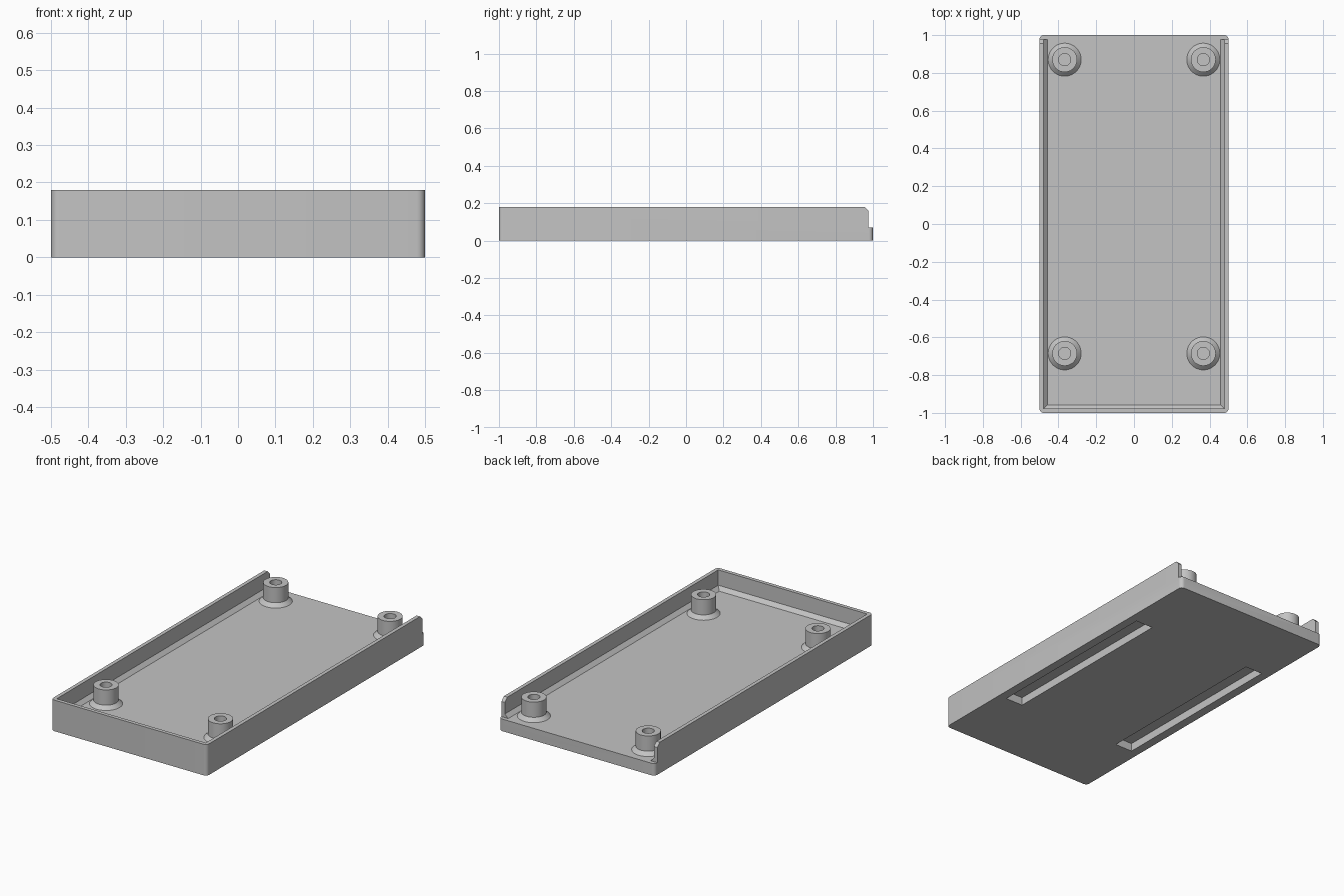
import bpy, bmesh, math

if "Cube" in bpy.data.objects:
    bpy.data.objects.remove(bpy.data.objects["Cube"])

grey = bpy.data.materials.new("plain_grey")
grey.use_nodes = True
grey.diffuse_color = (0.55, 0.55, 0.55, 1)
grey.node_tree.nodes["Principled BSDF"].inputs["Base Color"].default_value = (0.55, 0.55, 0.55, 1)

FLOOR, TOP = 0.07, 0.18


def finish(name, bm):
    bmesh.ops.recalc_face_normals(bm, faces=bm.faces)
    mesh = bpy.data.meshes.new(name)
    bm.to_mesh(mesh)
    bm.free()
    mesh.materials.append(grey)
    obj = bpy.data.objects.new(name, mesh)
    bpy.context.collection.objects.link(obj)
    return obj


def loft(name, rings):
    """Skin closed rings of equal length and cap both ends."""
    bm = bmesh.new()
    loops = [[bm.verts.new(p) for p in ring] for ring in rings]
    n = len(loops[0])
    for a, b in zip(loops, loops[1:]):
        for i in range(n):
            j = (i + 1) % n
            bm.faces.new((a[i], a[j], b[j], b[i]))
    bm.faces.new(loops[0][::-1])
    bm.faces.new(loops[-1])
    return finish(name, bm)


def rect(x0, x1, y0, y1, z):
    return [(x0, y0, z), (x1, y0, z), (x1, y1, z), (x0, y1, z)]


def rounded_rect(hx, hy, r, z, steps=6):
    ring = []
    for k, (sx, sy) in enumerate([(1, 1), (-1, 1), (-1, -1), (1, -1)]):
        for i in range(steps + 1):
            a = (k + i / steps) * math.pi / 2
            ring.append((sx * (hx - r) + r * math.cos(a), sy * (hy - r) + r * math.sin(a), z))
    return ring


def smooth(obj):
    bpy.ops.object.select_all(action="DESELECT")
    obj.select_set(True)
    bpy.context.view_layer.objects.active = obj
    bpy.ops.object.shade_smooth_by_angle(angle=math.radians(30))


# Tray body with rounded upright corners
tray = loft("tray", [rounded_rect(0.5, 1.0, 0.022, z) for z in (0, TOP)])

# Cavity, with a sloped fillet where walls meet the floor, open at the back
cutters = [loft("cavity_cutter", [
    rect(-0.457, 0.457, -0.957, 1.1, FLOOR),
    rect(-0.478, 0.478, -0.978, 1.1, FLOOR + 0.021),
    rect(-0.478, 0.478, -0.978, 1.1, 0.3)])]

# Back step with clipped top corners on the wall ends
step = [(0.977, FLOOR), (1.1, FLOOR), (1.1, 0.3), (0.935, 0.2), (0.977, 0.158)]
cutters.append(loft("back_step_cutter", [[(x, y, z) for y, z in step] for x in (-0.6, 0.6)]))

# Long slots in the underside
for s in (-1, 1):
    x0, x1 = sorted((s * 0.336, s * 0.448))
    cutters.append(loft("slot_cutter", [rect(x0, x1, -0.555, 0.555, z) for z in (-0.05, 0.047)]))

for cutter in cutters:
    cutter.hide_render = True
    mod = tray.modifiers.new(cutter.name, "BOOLEAN")
    mod.operation = "DIFFERENCE"
    mod.solver = "EXACT"
    mod.object = cutter
    bpy.context.view_layer.objects.active = tray
    bpy.ops.object.modifier_apply(modifier=mod.name)
    bpy.data.objects.remove(cutter)
smooth(tray)


# Screw posts: turned profile with a blind hole and a flared foot
def screw_post(name, x, y):
    profile = [(0.032, FLOOR + 0.002), (0.032, TOP - 0.001), (0.066, TOP - 0.001),
               (0.066, FLOOR + 0.021), (0.0875, FLOOR), (0.0875, FLOOR - 0.005)]
    turn = [2 * math.pi * i / 40 for i in range(40)]
    post = loft(name, [[(r * math.cos(a), r * math.sin(a), z) for a in turn] for r, z in profile])
    post.location = (x, y, 0)
    smooth(post)


for side, x in (("right", -0.367), ("left", 0.367)):
    for end, y in (("front", -0.685), ("back", 0.87)):
        screw_post(f"screw_post_{end}_{side}", x, y)
